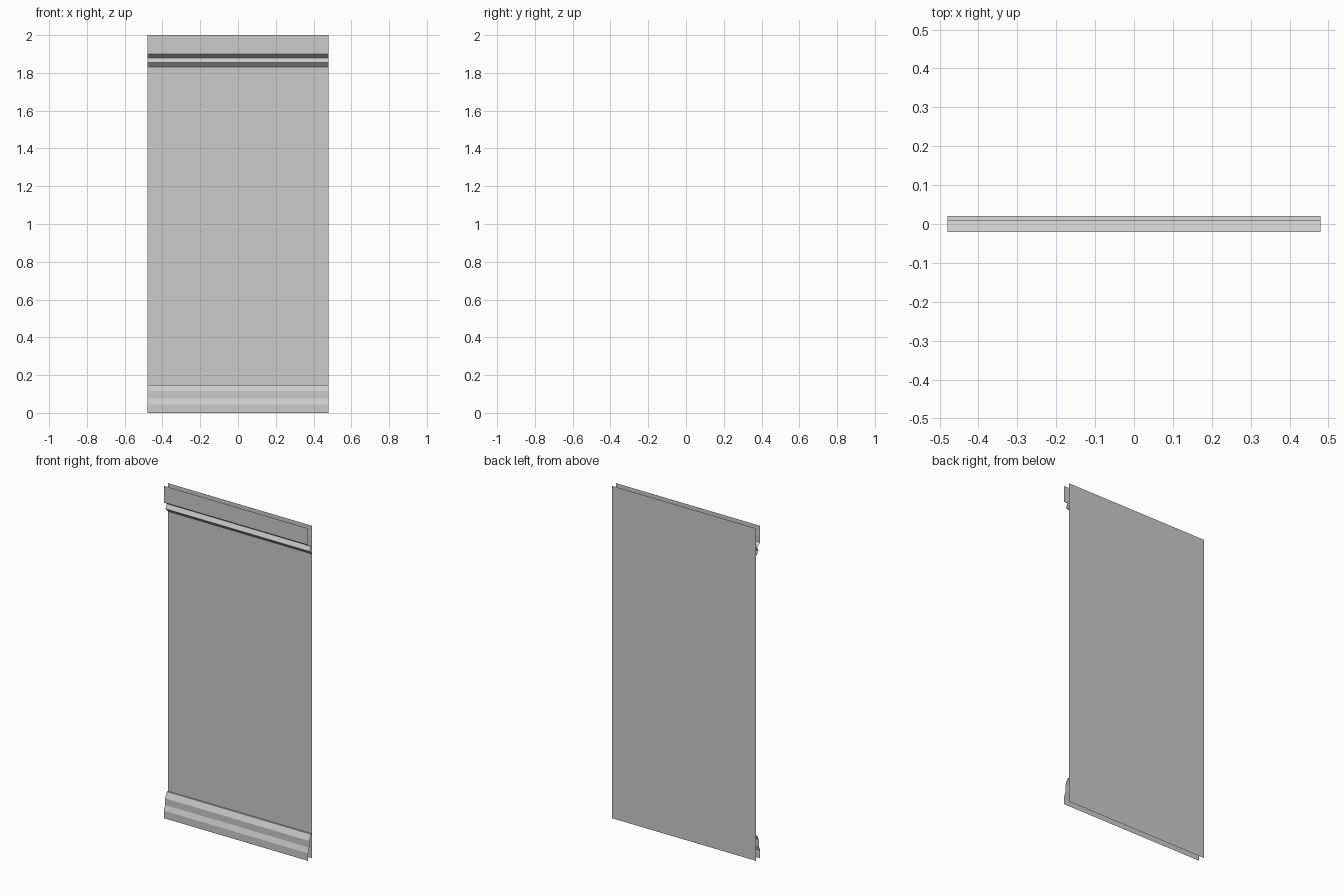
import bpy

if "Cube" in bpy.data.objects:
    bpy.data.objects.remove(bpy.data.objects["Cube"])

HALF_WIDTH = 0.48


def sheet(name, profile):
    """Sweep a (y, z) profile along x as an open sheet."""
    n = len(profile)
    verts = [(x, y, z) for x in (-HALF_WIDTH, HALF_WIDTH) for y, z in profile]
    faces = [(i, i + n, i + n + 1, i + 1) for i in range(n - 1)]
    mesh = bpy.data.meshes.new(name)
    mesh.from_pydata(verts, [], faces)
    obj = bpy.data.objects.new(name, mesh)
    bpy.context.collection.objects.link(obj)
    return obj


# Flat wall sheet at the back
sheet("wall_panel", [(0.02, 0), (0.02, 2)])

# Stepped skirting, from floor up to the wall
sheet("baseboard", [(-0.02, 0), (-0.02, 0.045), (-0.008, 0.075),
                    (-0.008, 0.115), (0.01, 0.148), (0.02, 0.148)])

# Ceiling moulding, from the wall up to the front fascia
sheet("crown_moulding", [(0.02, 1.83), (-0.004, 1.855), (0.01, 1.88),
                         (-0.02, 1.90), (-0.02, 2)])
